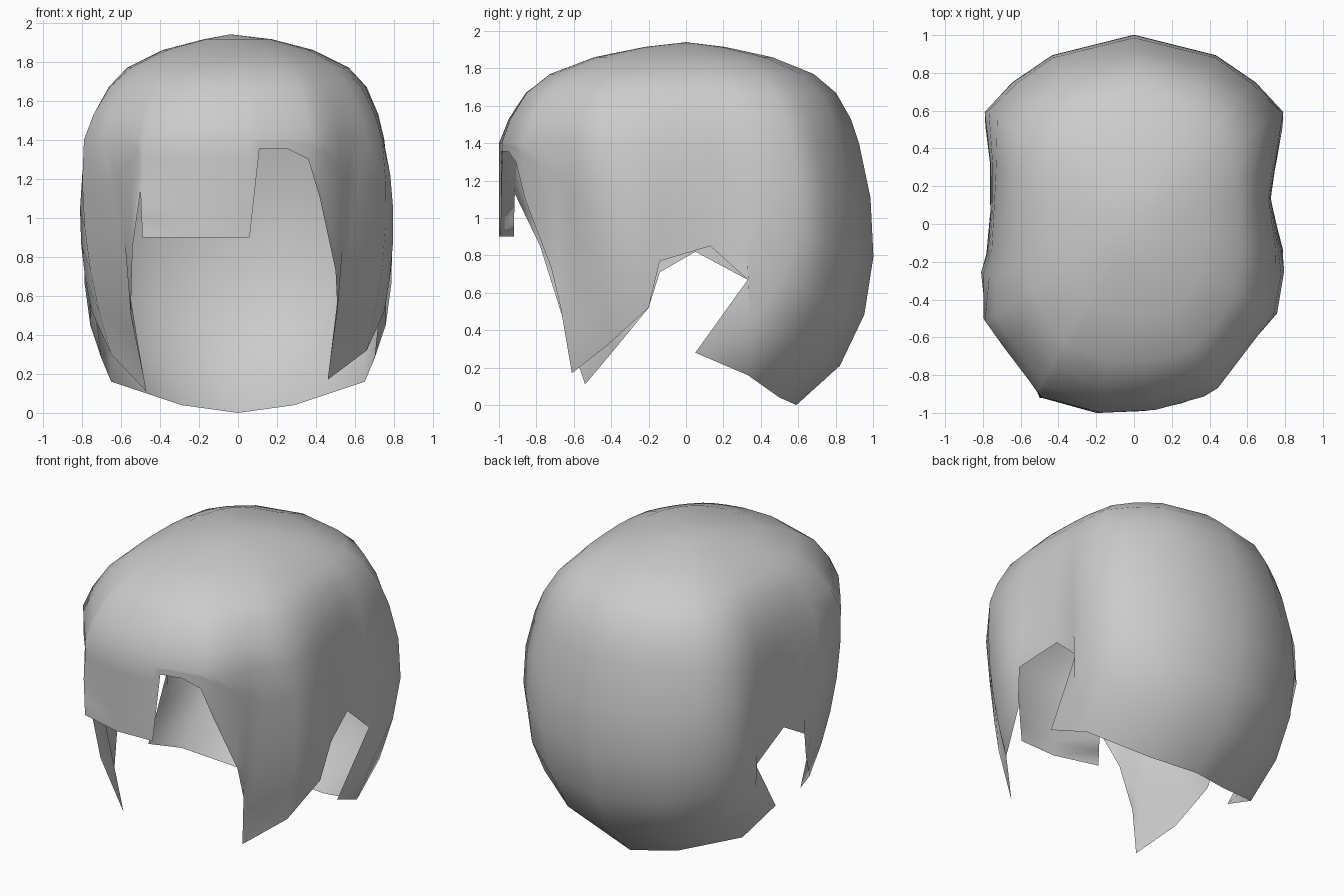
import bpy, bmesh, math
from mathutils import Vector

if "Cube" in bpy.data.objects:
    bpy.data.objects.remove(bpy.data.objects["Cube"])

BELT_Z = 1.4
# Dome profile: (radial scale, height) from just below the crown to the belt
DOME = [(.22, 1.915), (.49, 1.86), (.73, 1.77), (.86, 1.67), (.95, 1.53), (1, BELT_Z)]
STEPS = 5

# Belt outline, counter-clockwise from back left to back right
OUTLINE = [(-.001, .925), (-.47, .81), (-.73, .56), (-.73, .3), (-.75, -.1), (-.79, -.52),
           (-.49, -.915), (-.18, -1), (.11, -.985), (.42, -.9), (.74, -.48),
           (.75, -.13), (.71, .15), (.73, .56), (.47, .81), (.001, .925)]

# Hem points: (belt angle from the front, x, y, z)
FRINGE = [(-28, -.49, -.92, .9), (-10, -.2, -1, .9), (3.5, .06, -.99, .9)]
RIGHT = [(6.5, .11, -.98, 1.355), (15, .25, -.95, 1.355), (22, .36, -.91, 1.3),
         (27, .42, -.86, 1.1), (34, .5, -.72, .73), (40, .51, -.67, .52),
         (48, .46, -.61, .17)]
EAR_RIGHT = [(57, .66, -.42, .32), (70, .75, -.2, .52), (80, .79, -.14, .77),
             (101, .72, .13, .85), (112, .74, .33, .67)]
EAR_LEFT = [(57, .65, -.38, .3), (70, .75, -.2, .52), (80, .78, -.14, .71),
            (98, .76, .05, .82), (112, .75, .33, .67)]
NAPE = [(128, .7, .05, .28), (140, .65, .33, .16), (154, .29, .5, .04)]
LEFT = [(-47, -.47, -.54, .11), (-40, -.55, -.67, .5), (-34, -.54, -.78, .85),
        (-30, -.5, -.92, 1.14)]


def mirrored(points):
    return [(-a, -x, y, z) for a, x, y, z in reversed(points)]


def belt(angle):
    """Where a ray from the middle meets the belt outline."""
    if abs(angle) == 180:
        return Vector((0, OUTLINE[0][1], BELT_Z))
    polar = [(math.degrees(math.atan2(x, -y)), x, y) for x, y in OUTLINE]
    dx, dy = math.sin(math.radians(angle)), -math.cos(math.radians(angle))
    for (a0, x0, y0), (a1, x1, y1) in zip(polar, polar[1:]):
        if a0 <= angle <= a1:
            ex, ey = x1 - x0, y1 - y0
            r = (x0 * ey - y0 * ex) / (dx * ey - dy * ex)
            return Vector((dx * r, dy * r, BELT_Z))


def rounded(angle):
    """Smooth outline that the dome takes on towards the crown."""
    dx, dy = math.sin(math.radians(angle)), -math.cos(math.radians(angle))
    n = 2.4
    r = (abs(dx / .79) ** n + abs(dy / (1 if dy < 0 else .94)) ** n) ** (-1 / n)
    return Vector((dx * r, dy * r, BELT_Z))


def column(angle, x, y, z):
    """Points from the crown over the belt down to the hem."""
    b, p, o = belt(angle), Vector((x, y, z)), rounded(angle)
    pts = []
    for s, h in DOME:
        m = o.lerp(b, s ** 4)
        pts.append(Vector((m.x * s, m.y * s, h)))
    k = min(1, max(.12 if abs(angle) > 50 else 0, (abs(angle) - 104) / 24))
    handles = []
    for t, tz, side, back in ((1 / 3, .32, 1.13, 1.14), (2 / 3, .8, 1.13, 1.16)):
        full = Vector((b.x * side, b.y * back, b.z + (p.z - b.z) * tz))
        handles.append(b.lerp(p, t).lerp(full, k))
    c1, c2 = handles
    # Sidelocks swell outwards a little
    if 50 < abs(angle) < 75:
        c1.x *= 1.08
        c2.x *= 1.06
    for i in range(1, STEPS + 1):
        t = i / STEPS
        u = 1 - t
        pts.append(b * u**3 + c1 * 3 * u * u * t + c2 * 3 * u * t * t + p * t**3)
    return pts


# Hair shell: one column per hem point, bridged all the way round
hem = (FRINGE + RIGHT + EAR_RIGHT + NAPE + [(180, 0, .59, 0)]
       + mirrored(NAPE) + mirrored(EAR_LEFT) + LEFT)
bm = bmesh.new()
crown = bm.verts.new((-.04, 0, 1.94))
cols = [[bm.verts.new(v) for v in column(*h)] for h in hem]
for i, a in enumerate(cols):
    b = cols[(i + 1) % len(cols)]
    bm.faces.new((crown, a[0], b[0]))
    for j in range(len(a) - 1):
        bm.faces.new((a[j], a[j + 1], b[j + 1], b[j]))
for f in bm.faces:
    f.smooth = True
mesh = bpy.data.meshes.new("hair_shell")
bm.to_mesh(mesh)
bm.free()
obj = bpy.data.objects.new("hair_shell", mesh)
bpy.context.collection.objects.link(obj)
